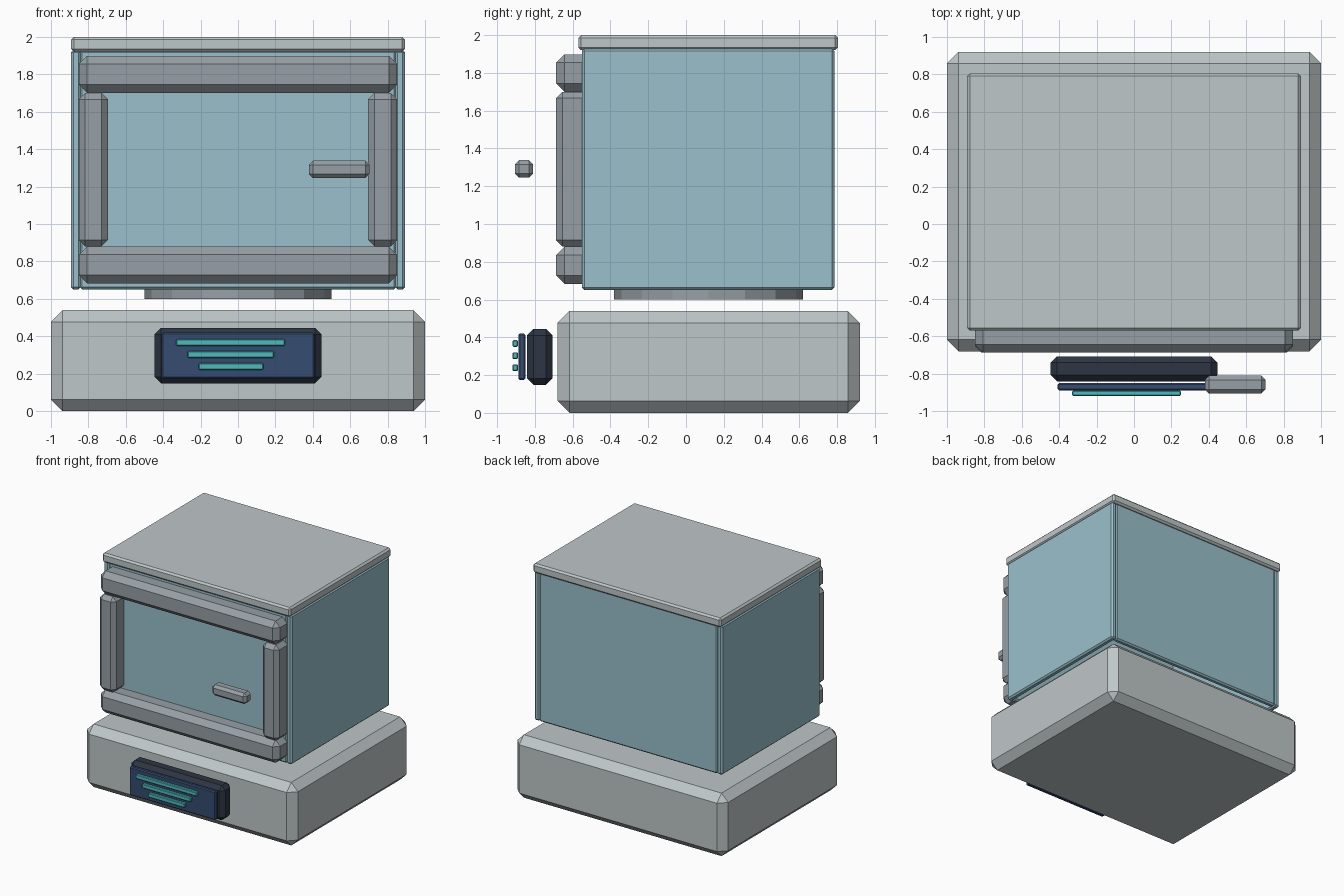
import bpy, bmesh

if "Cube" in bpy.data.objects:
    bpy.data.objects.remove(bpy.data.objects["Cube"])


def material(name, rgb):
    m = bpy.data.materials.new(name)
    m.diffuse_color = (*rgb, 1)
    m.use_nodes = True
    m.node_tree.nodes["Principled BSDF"].inputs["Base Color"].default_value = m.diffuse_color
    return m


LIGHT = material("light_grey", (0.52, 0.57, 0.58))
STEEL = material("steel_grey", (0.31, 0.35, 0.38))
GLASS = material("pale_blue", (0.32, 0.53, 0.60))
DARK = material("dark_slate", (0.027, 0.036, 0.056))
NAVY = material("navy", (0.035, 0.072, 0.16))
TEAL = material("teal", (0.08, 0.50, 0.52))


def finish(name, bm, mat):
    mesh = bpy.data.meshes.new(name)
    bm.to_mesh(mesh)
    bm.free()
    mesh.materials.append(mat)
    obj = bpy.data.objects.new(name, mesh)
    bpy.context.collection.objects.link(obj)
    return obj


def block(name, xs, ys, zs, bevel, mat):
    """Chamfered box given by its extents on each axis."""
    bm = bmesh.new()
    bmesh.ops.create_cube(bm, size=1)
    for v in bm.verts:
        for i, (lo, hi) in enumerate((xs, ys, zs)):
            v.co[i] = hi if v.co[i] > 0 else lo
    obj = finish(name, bm, mat)
    mod = obj.modifiers.new("chamfer", 'BEVEL')
    mod.width = bevel
    mod.segments = 1
    mod.limit_method = 'NONE'
    return obj


# Base and lid
block("base", (-1, 1), (-0.68, 0.92), (0, 0.54), 0.063, LIGHT)
block("lid", (-0.892, 0.892), (-0.57, 0.805), (1.92, 2.0), 0.015, LIGHT)

# Round platform under the chamber
bm = bmesh.new()
bmesh.ops.create_cone(bm, cap_ends=True, segments=16, radius1=0.5, radius2=0.5, depth=0.1)
bmesh.ops.translate(bm, verts=bm.verts, vec=(0, 0.12, 0.65))
finish("platform", bm, STEEL)

# Chamber walls
Z = (0.65, 1.93)
for side, s in (("left", -1), ("right", 1)):
    block(side + "_wall", sorted((s * 0.84, s * 0.892)), (-0.55, 0.785), Z, 0.013, GLASS)
block("back_wall", (-0.845, 0.845), (0.735, 0.785), Z, 0.013, GLASS)
block("front_window", (-0.845, 0.845), (-0.548, -0.50), Z, 0.013, GLASS)

# Door frame
FY = (-0.687, -0.505)
block("top_rail", (-0.85, 0.85), FY, (1.70, 1.898), 0.044, STEEL)
block("bottom_rail", (-0.85, 0.85), FY, (0.683, 0.88), 0.044, STEEL)
for side, s in (("left", -1), ("right", 1)):
    block(side + "_post", sorted((s * 0.695, s * 0.85)), FY, (0.88, 1.70), 0.034, STEEL)

# Door handle
block("handle", (0.378, 0.702), (-0.906, -0.81), (1.245, 1.338), 0.022, STEEL)

# Control panel with screen and three bars
block("panel", (-0.445, 0.445), (-0.841, -0.707), (0.148, 0.445), 0.034, DARK)
block("screen", (-0.408, 0.408), (-0.888, -0.85), (0.175, 0.42), 0.008, NAVY)
for i, (x0, x1) in enumerate(((-0.33, 0.25), (-0.27, 0.192), (-0.21, 0.135))):
    z = 0.367 - 0.064 * i
    block(f"screen_bar_{i + 1}", (x0, x1), (-0.918, -0.89), (z - 0.018, z + 0.018), 0.005, TEAL)
